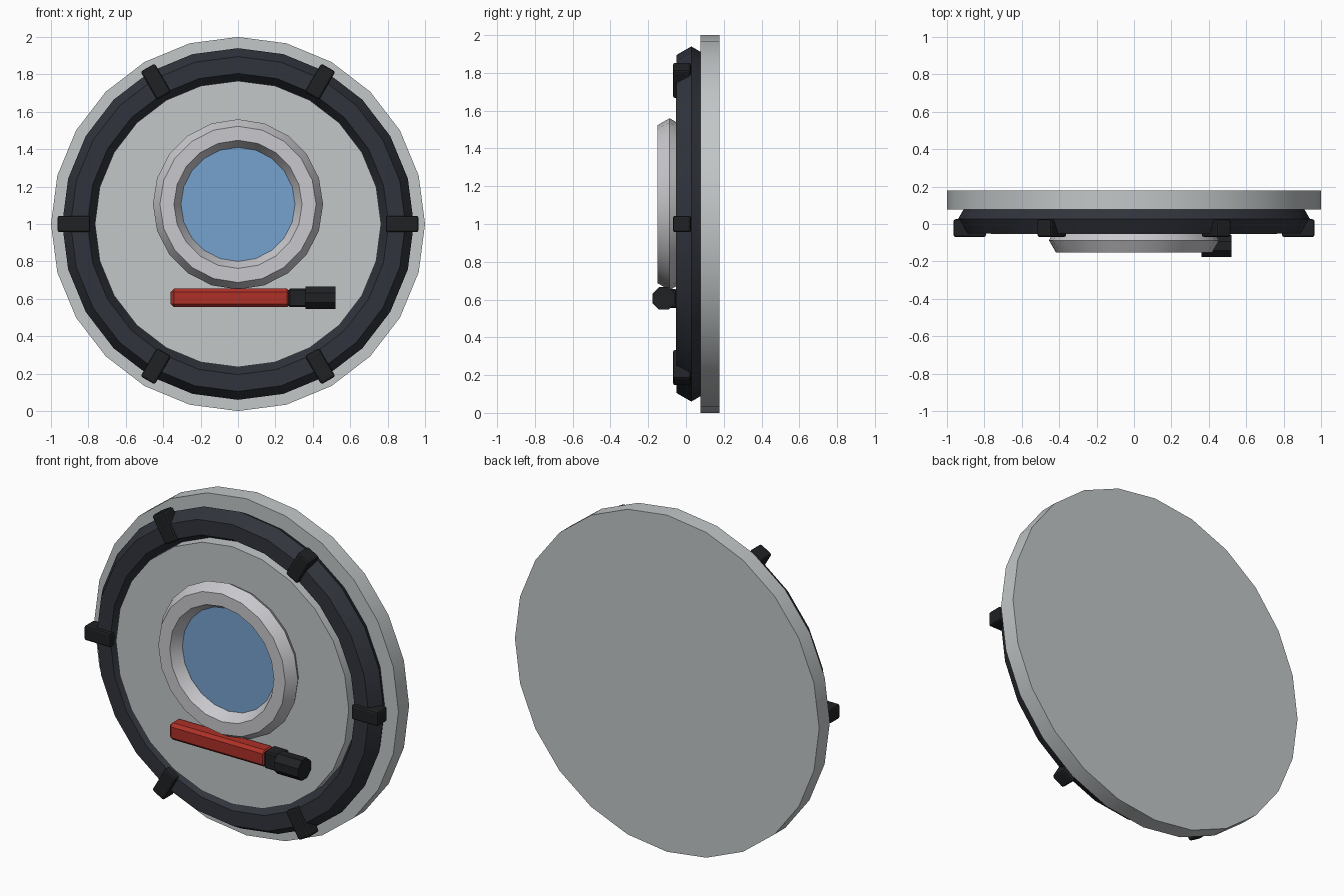
import bpy
from math import radians, cos, sin, pi

if "Cube" in bpy.data.objects:
    bpy.data.objects.remove(bpy.data.objects["Cube"])


def mat(name, r, g, b):
    m = bpy.data.materials.new(name)
    m.diffuse_color = (r, g, b, 1)
    m.use_nodes = True
    m.node_tree.nodes["Principled BSDF"].inputs["Base Color"].default_value = m.diffuse_color
    return m


STEEL = mat("steel", 0.54, 0.57, 0.58)
TRIM = mat("trim", 0.58, 0.58, 0.61)
RUBBER = mat("rubber", 0.03, 0.034, 0.045)
BLACK = mat("black", 0.014, 0.015, 0.017)
RED = mat("red", 0.42, 0.03, 0.02)
GLASS = mat("glass", 0.18, 0.36, 0.62)


def finish(name, m, smooth=True):
    o = bpy.context.object
    o.name = name
    o.data.materials.append(m)
    if smooth:
        bpy.ops.object.shade_smooth_by_angle(angle=radians(30))
    return o


def disc(name, r, y0, y1, z, sides, m):
    bpy.ops.mesh.primitive_cylinder_add(vertices=sides, radius=r, depth=y1 - y0,
                                        location=(0, (y0 + y1) / 2, z),
                                        rotation=(pi / 2, 0, 0))
    return finish(name, m)


def hex_ring(name, major, minor, y, z, sides, m):
    bpy.ops.mesh.primitive_torus_add(major_radius=major, minor_radius=minor,
                                     major_segments=sides, minor_segments=6,
                                     location=(0, y, z), rotation=(pi / 2, 0, 0))
    return finish(name, m)


def box(name, loc, size, m, bevel, segments=1, tilt=0):
    bpy.ops.mesh.primitive_cube_add(size=1, location=loc, rotation=(0, tilt, 0))
    bpy.context.object.scale = size
    bpy.ops.object.transform_apply(location=False, rotation=False, scale=True)
    o = finish(name, m, False)
    b = o.modifiers.new("bevel", 'BEVEL')
    b.width = bevel
    b.segments = segments
    return o


# Backing disc, raised door plate and rubber seal
disc("back_disc", 1.0, 0.078, 0.178, 1.0, 24, STEEL)
disc("door_plate", 0.765, -0.053, 0.09, 1.0, 24, STEEL)
hex_ring("seal_ring", 0.85, 0.09, 0.028, 1.0, 24, RUBBER)

# Round window
hex_ring("window_frame", 0.38, 0.075, -0.087, 1.105, 20, TRIM)
disc("window_glass", 0.31, -0.085, -0.045, 1.105, 20, GLASS)

# Six clamps around the seal
for i in range(6):
    a = i * pi / 3
    box(f"clamp_{i + 1}", (0.878 * cos(a), -0.022, 1 + 0.878 * sin(a)),
        (0.175, 0.095, 0.087), BLACK, 0.012, 2, -a)

# Lever handle: red bar, collar and octagonal grip
box("handle_bar", (-0.04, -0.095, 0.605), (0.64, 0.095, 0.1), RED, 0.018)
box("handle_collar", (0.32, -0.095, 0.605), (0.1, 0.095, 0.1), BLACK, 0.008)
bpy.ops.mesh.primitive_cylinder_add(vertices=8, radius=0.0645, depth=0.16,
                                    location=(0.44, -0.118, 0.606),
                                    rotation=(0, pi / 2, 0))
grip = finish("handle_grip", BLACK, False)
grip.rotation_euler = (radians(22.5), pi / 2, 0)
# Turn the flats to face front by spinning about the grip's own axis
grip.rotation_euler = (0, pi / 2, 0)
for v in grip.data.vertices:
    x, y = v.co.x, v.co.y
    c, s = cos(pi / 8), sin(pi / 8)
    v.co.x, v.co.y = x * c - y * s, x * s + y * c
